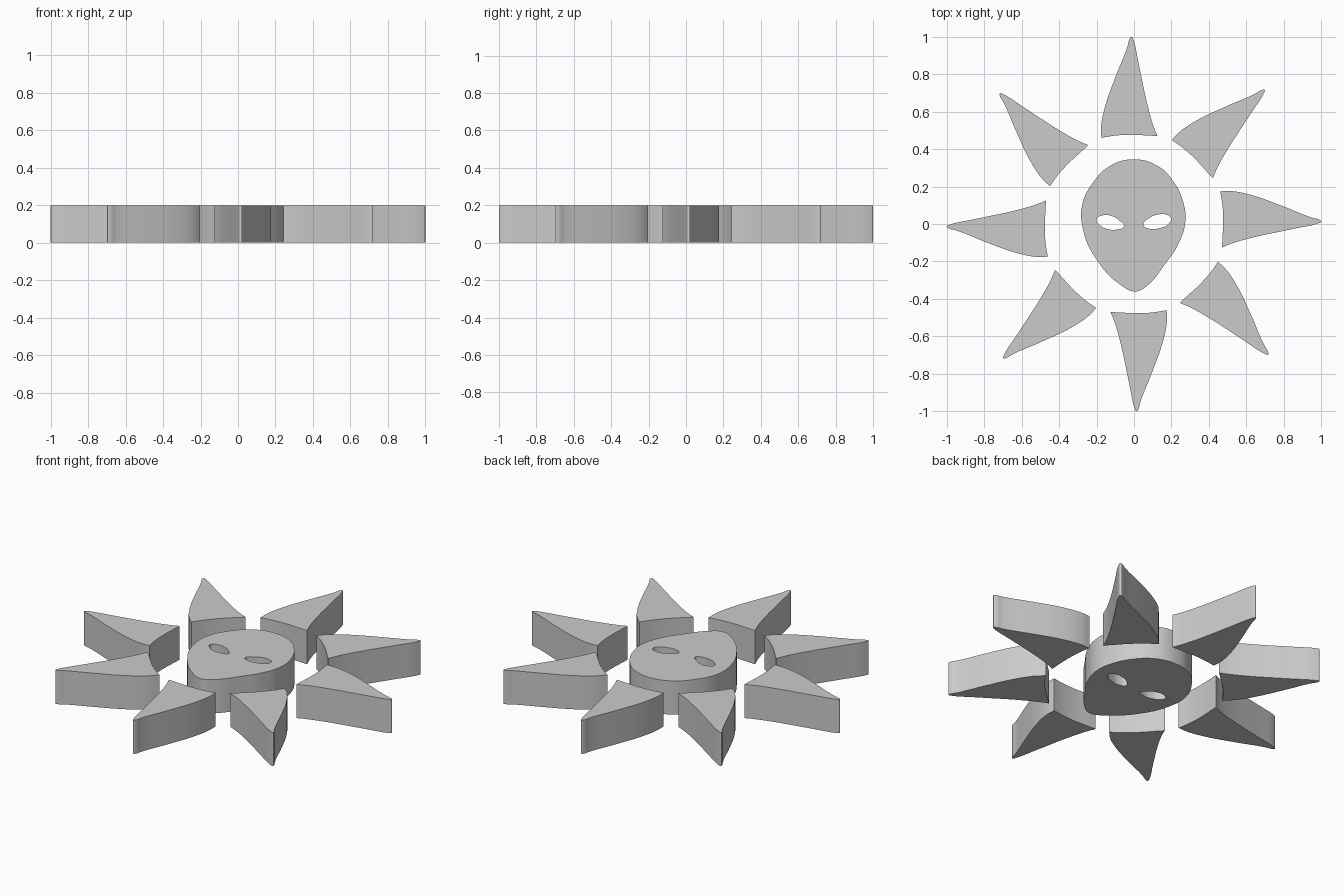
import bpy
from math import pi, radians

if "Cube" in bpy.data.objects:
    bpy.data.objects.remove(bpy.data.objects["Cube"])

THICK = 0.2


def plate(name, outlines, angle=0.0):
    """Extruded flat plate; each outline is a list of (x, y, is_corner)."""
    cu = bpy.data.curves.new(name, 'CURVE')
    cu.dimensions = '2D'
    cu.fill_mode = 'BOTH'
    cu.extrude = THICK / 2
    cu.resolution_u = 8
    for pts in outlines:
        sp = cu.splines.new('BEZIER')
        sp.bezier_points.add(len(pts) - 1)
        sp.use_cyclic_u = True
        for bp, (x, y, corner) in zip(sp.bezier_points, pts):
            bp.co = (x, y, 0)
            kind = 'VECTOR' if corner else 'AUTO'
            bp.handle_left_type = bp.handle_right_type = kind
    ob = bpy.data.objects.new(name, cu)
    bpy.context.collection.objects.link(ob)
    ob.location.z = THICK / 2
    ob.rotation_euler.z = angle
    bpy.ops.object.select_all(action='DESELECT')
    ob.select_set(True)
    bpy.context.view_layer.objects.active = ob
    bpy.context.view_layer.update()
    bpy.ops.object.convert(target='MESH')
    ob = bpy.context.object
    # weld caps to walls
    bpy.ops.object.mode_set(mode='EDIT')
    bpy.ops.mesh.select_all(action='SELECT')
    bpy.ops.mesh.remove_doubles(threshold=0.0005)
    bpy.ops.mesh.normals_make_consistent(inside=False)
    bpy.ops.object.mode_set(mode='OBJECT')
    bpy.ops.object.shade_smooth_by_angle(angle=radians(30))
    return ob


def smooth(pts):
    return [(x, y, False) for x, y in pts]


# Egg-shaped face with two slanted eye holes
face = smooth([(-0.005, 0.345), (0.12, 0.314), (0.205, 0.235), (0.262, 0.12), (0.274, 0.01),
               (0.235, -0.11), (0.165, -0.215), (0.075, -0.325), (0.01, -0.36),
               (-0.065, -0.33), (-0.21, -0.175), (-0.272, -0.03), (-0.277, 0.1),
               (-0.22, 0.22), (-0.125, 0.312)])
left_eye = smooth([(-0.2, 0.025), (-0.165, 0.047), (-0.12, 0.043), (-0.077, 0.018),
                   (-0.054, -0.012), (-0.088, -0.029), (-0.14, -0.027), (-0.185, -0.004)])
right_eye = smooth([(0.05, -0.005), (0.082, 0.032), (0.125, 0.05), (0.178, 0.048),
                    (0.197, 0.03), (0.184, 0.0), (0.137, -0.022), (0.082, -0.025)])
plate("face", [face, left_eye, right_eye])

# Eight curved rays around the face
ray = [(-0.174, 0.46, True), (-0.176, 0.515, False), (-0.155, 0.625, False),
       (-0.097, 0.79, False), (-0.034, 0.95, False), (-0.023, 0.99, False),
       (-0.014, 1.0, False), (-0.004, 0.985, False),
       (0.03, 0.83, False), (0.075, 0.623, False), (0.105, 0.52, False),
       (0.125, 0.47, True), (0.08, 0.472, False), (-0.01, 0.476, False),
       (-0.1, 0.472, False)]
for i in range(8):
    plate(f"ray_{i + 1}", [ray], i * pi / 4)
